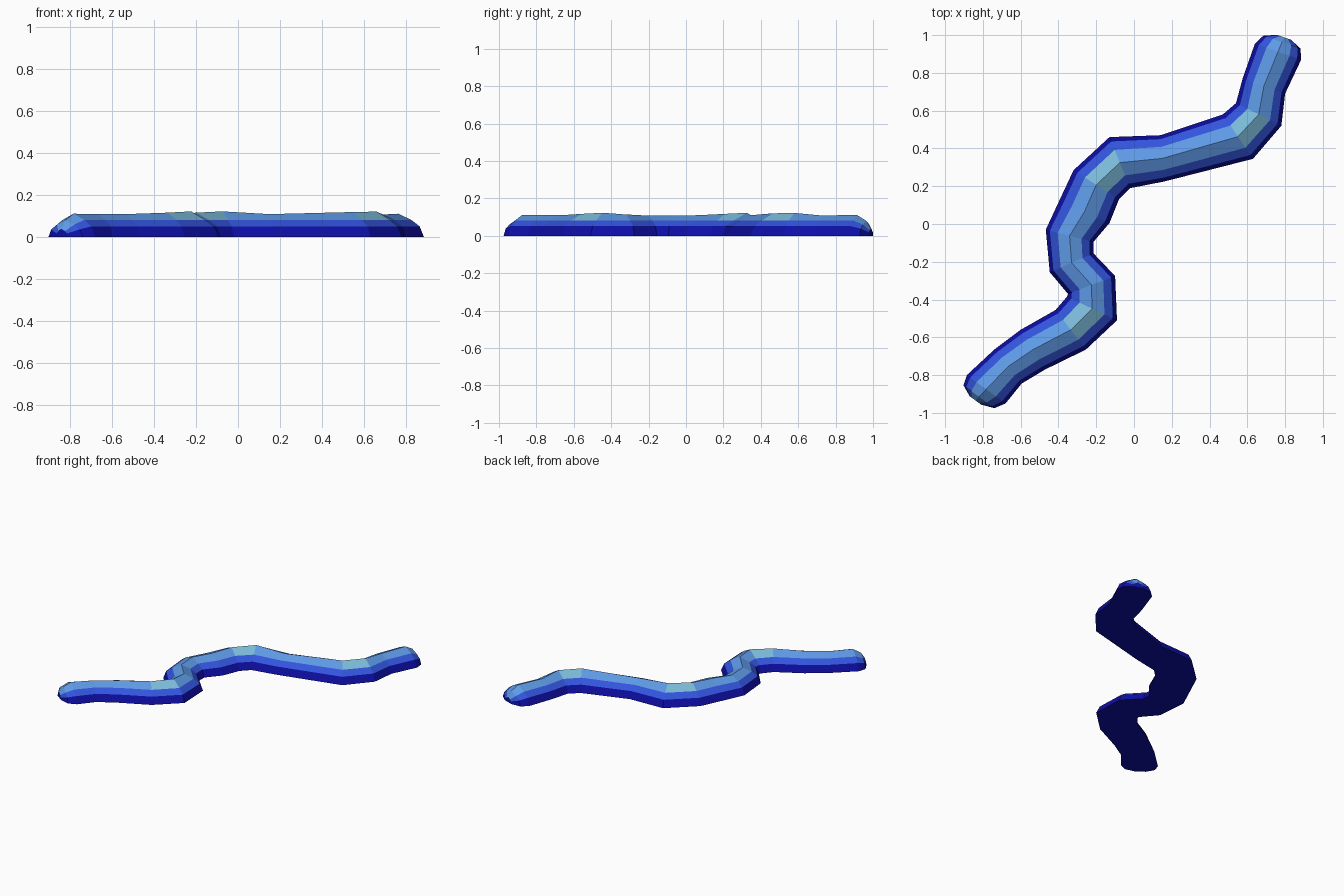
import bpy, bmesh
from mathutils import Vector

if "Cube" in bpy.data.objects:
    bpy.data.objects.remove(bpy.data.objects["Cube"])

# Stations along the winding body: left edge x,y, right edge x,y, ridge height
STATIONS = [
    (-.885, -.80, -.68, -.95, .112), (-.74, -.665, -.595, -.845, .110),
    (-.60, -.56, -.47, -.77, .110), (-.415, -.455, -.255, -.665, .117),
    (-.355, -.385, -.09, -.51, .123), (-.35, -.37, -.10, -.275, .114),
    (-.446, -.255, -.215, -.155, .108), (-.467, -.03, -.215, -.095, .108),
    (-.395, .125, -.13, .005, .110), (-.32, .285, -.08, .13, .117),
    (-.13, .46, -.02, .19, .123), (.14, .47, .16, .225, .110),
    (.47, .58, .63, .345, .120), (.54, .64, .78, .52, .122),
    (.575, .77, .80, .69, .108), (.64, .955, .885, .87, .112)]
# Cross-section: sideways fraction and height (None = ridge)
PROFILE = [(-1, 0), (-.83, .052), (-.5, .083), (0, None),
           (.5, .083), (.83, .052), (1, 0)]
# Rounded ends: forward distance, width scale, height scale
CAP = [(.055, .8, .72), (.082, .3, .35)]


def material(name, rgb):
    m = bpy.data.materials.new(name)
    lin = [(c / 255 / 12.92 if c < 11 else ((c / 255 + .055) / 1.055) ** 2.4) for c in rgb]
    m.diffuse_color = (*lin, 1)
    m.use_nodes = True
    m.node_tree.nodes["Principled BSDF"].inputs["Base Color"].default_value = m.diffuse_color
    return m


bands = [material("deep blue", (14, 14, 168)), material("mid blue", (50, 84, 220)),
         material("light blue", (94, 154, 230)), material("pale teal", (124, 188, 218))]

bm = bmesh.new()


def ring(mid, half, ridge, scale=1):
    return [bm.verts.new((mid.x + half.x * s, mid.y + half.y * s,
                          (ridge if z is None else z) * scale)) for s, z in PROFILE]


frames = []
for lx, ly, rx, ry, h in STATIONS:
    l, r = Vector((lx, ly)), Vector((rx, ry))
    frames.append(((l + r) / 2, (r - l) / 2, h))
rows = [(ring(*f), f[2]) for f in frames]


def cap(end, before):
    mid, half, h = end
    forward = (mid - before[0]).normalized()
    return [(ring(mid + forward * d, half * w, h, s), h) for d, w, s in CAP]


rows = cap(frames[0], frames[1])[::-1] + rows + cap(frames[-1], frames[-2])

# Skin between rings, coloured by band; raised crests are teal
for (a, ha), (b, hb) in zip(rows, rows[1:]):
    for i in range(6):
        f = bm.faces.new((a[i], a[i + 1], b[i + 1], b[i]))
        band = min(i, 5 - i)
        f.material_index = 3 if band == 2 and (ha + hb) / 2 > .1195 else band
    bm.faces.new((a[6], a[0], b[0], b[6]))
for row in (rows[0][0], rows[-1][0]):
    bm.faces.new(row).material_index = 0
bmesh.ops.recalc_face_normals(bm, faces=bm.faces)

mesh = bpy.data.meshes.new("winding_ridge")
bm.to_mesh(mesh)
bm.free()
for m in bands:
    mesh.materials.append(m)
bpy.context.collection.objects.link(bpy.data.objects.new("winding_ridge", mesh))
